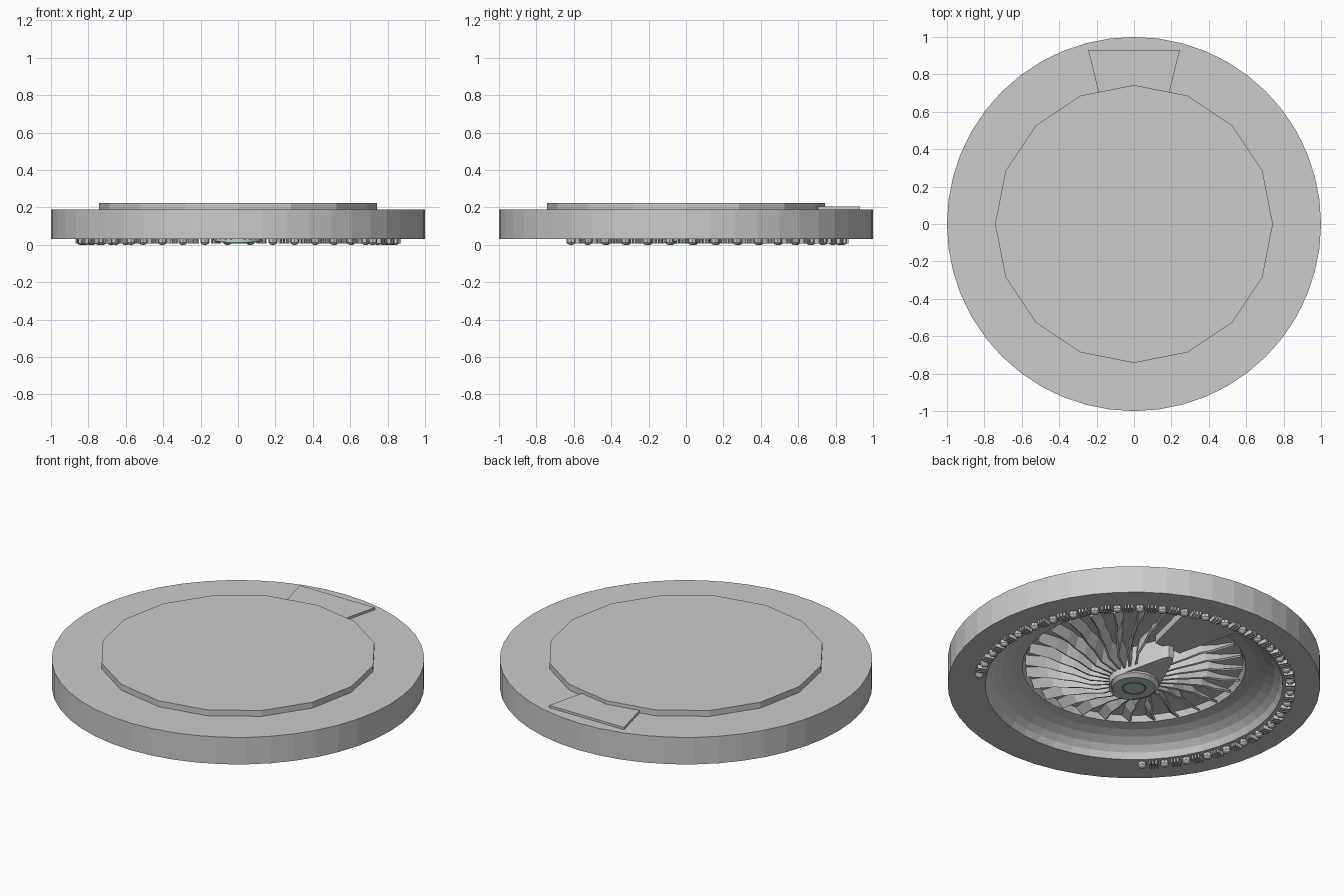
import bpy, bmesh
from math import sin, cos, pi, radians, sqrt, acos, atan2

if "Cube" in bpy.data.objects:
    bpy.data.objects.remove(bpy.data.objects["Cube"])


def make(name, verts, faces, color=None):
    me = bpy.data.meshes.new(name)
    me.from_pydata(verts, [], faces)
    bm = bmesh.new()
    bm.from_mesh(me)
    bmesh.ops.recalc_face_normals(bm, faces=bm.faces)
    bm.to_mesh(me)
    bm.free()
    ob = bpy.data.objects.new(name, me)
    bpy.context.collection.objects.link(ob)
    if color:
        mat = bpy.data.materials.new(name + "_paint")
        mat.diffuse_color = color
        mat.use_nodes = True
        mat.node_tree.nodes["Principled BSDF"].inputs["Base Color"].default_value = mat.diffuse_color
        me.materials.append(mat)
    return ob


def prism(name, outline, low, high):
    """Extruded outline; low and high are functions of (x, y)."""
    n = len(outline)
    verts = [(x, y, low(x, y)) for x, y in outline] + [(x, y, high(x, y)) for x, y in outline]
    faces = [tuple(range(n)), tuple(range(n, 2 * n))]
    faces += [(i, (i + 1) % n, n + (i + 1) % n, n + i) for i in range(n)]
    return make(name, verts, faces)


def lathe(name, profile, n, color=None, closed=False):
    """Spin an (r, z) profile; open profiles get end caps."""
    verts, faces, m = [], [], len(profile)
    for r, z in profile:
        verts += [(r * cos(2 * pi * i / n), r * sin(2 * pi * i / n), z) for i in range(n)]
    for k in range(m if closed else m - 1):
        for i in range(n):
            j, k2 = (i + 1) % n, (k + 1) % m
            faces.append((k * n + i, k * n + j, k2 * n + j, k2 * n + i))
    if not closed:
        faces += [tuple(range(n)), tuple(range((m - 1) * n, m * n))]
    return make(name, verts, faces, color)


def polar(r, a, z):
    return (r * cos(a), r * sin(a), z)


# Disc housing with a hollow bowl underneath
lathe("housing", [(1, .19), (1, .03), (.80, .03), (.785, .065), (.755, .095),
                  (.71, .12), (.66, .137), (.60, .147), (.585, .18)], 48)

# Sixteen-sided top plate
prism("top_plate", [(.743 * cos(i * pi / 8), .743 * sin(i * pi / 8)) for i in range(16)],
      lambda x, y: .183, lambda x, y: .225)

# Wedge-shaped tab, running inward as a slab under the plate
prism("rear_tab", [(-.245, .93), (-.085, .28), (.085, .28), (.245, .93)],
      lambda x, y: .135, lambda x, y: .204)

# Teardrop hub pointing at the tab
tip = .31
half = acos(.13 / tip)
start, end = pi / 2 + half, pi / 2 - half + 2 * pi
drop = [(.135 * cos(start + (end - start) * i / 20), .135 * sin(start + (end - start) * i / 20))
        for i in range(21)]
drop += [(.035, tip - .03), (.015, tip), (-.015, tip), (-.035, tip - .03)]
prism("hub", drop, lambda x, y: .012 + .23 * (y + .135) * .5, lambda x, y: .182)
lathe("hub_boss", [(.135, .10), (.135, .03), (.115, .012)], 24)

# Green ring in the centre of the hub
lathe("hub_ring", [(.058, .014), (.058, .008), (.064, .008), (.064, .014)], 24,
      (.02, .35, .22, 1), closed=True)

# Fan blades, leaving a gap at the slab
stations = [(.11, 0, .06), (.24, .03, .08), (.33, .13, .105), (.40, .15, .12),
            (.47, .20, .13), (.585, .21, .145)]
verts, faces = [], []
for b in range(25):
    base = radians(116 + b * 309 / 24) - .21
    for k, (r, a, z) in enumerate(stations):
        verts += [polar(r, base + a, z), polar(r, base + a + .07, .182)]
        if k:
            i = len(verts) - 4
            faces.append((i, i + 2, i + 3, i + 1))
blades = make("fan_blades", verts, faces)
mod = blades.modifiers.new("thickness", 'SOLIDIFY')
mod.thickness = .012
mod.offset = 0

# Bead and bar trim around part of the lower rim
verts, faces = [], []


def bar(r0, r1, a, width):
    i = len(verts)
    for z in (.008, .032):
        verts.extend([polar(r0, a - width, z), polar(r1, a - width, z),
                      polar(r1, a + width, z), polar(r0, a + width, z)])
    faces.extend([tuple(i + q for q in f) for f in
                  ((0, 1, 2, 3), (4, 5, 6, 7), (0, 1, 5, 4), (1, 2, 6, 5), (2, 3, 7, 6), (3, 0, 4, 7))])


def bead(r, a):
    i, n = len(verts), 8
    cx, cy, _ = polar(r, a, 0)
    for s, z in ((.024, .032), (.024, .012), (.017, .004), (.007, 0)):
        verts.extend([(cx + s * cos(2 * pi * j / n), cy + s * sin(2 * pi * j / n), z) for j in range(n)])
    for k in range(3):
        for j in range(n):
            j2 = (j + 1) % n
            faces.append((i + k * n + j, i + k * n + j2, i + k * n + n + j2, i + k * n + n + j))
    faces.append(tuple(i + 3 * n + j for j in range(n)))


count = 32
for t in range(count):
    ang = radians(-31 + 258 * t / (count - 1))
    bead(.84, ang)
    if t < count - 1:
        for off in (3, 4.2, 5.4):
            bar(.815, .868, ang + radians(off), .006)
make("rim_trim", verts, faces)
